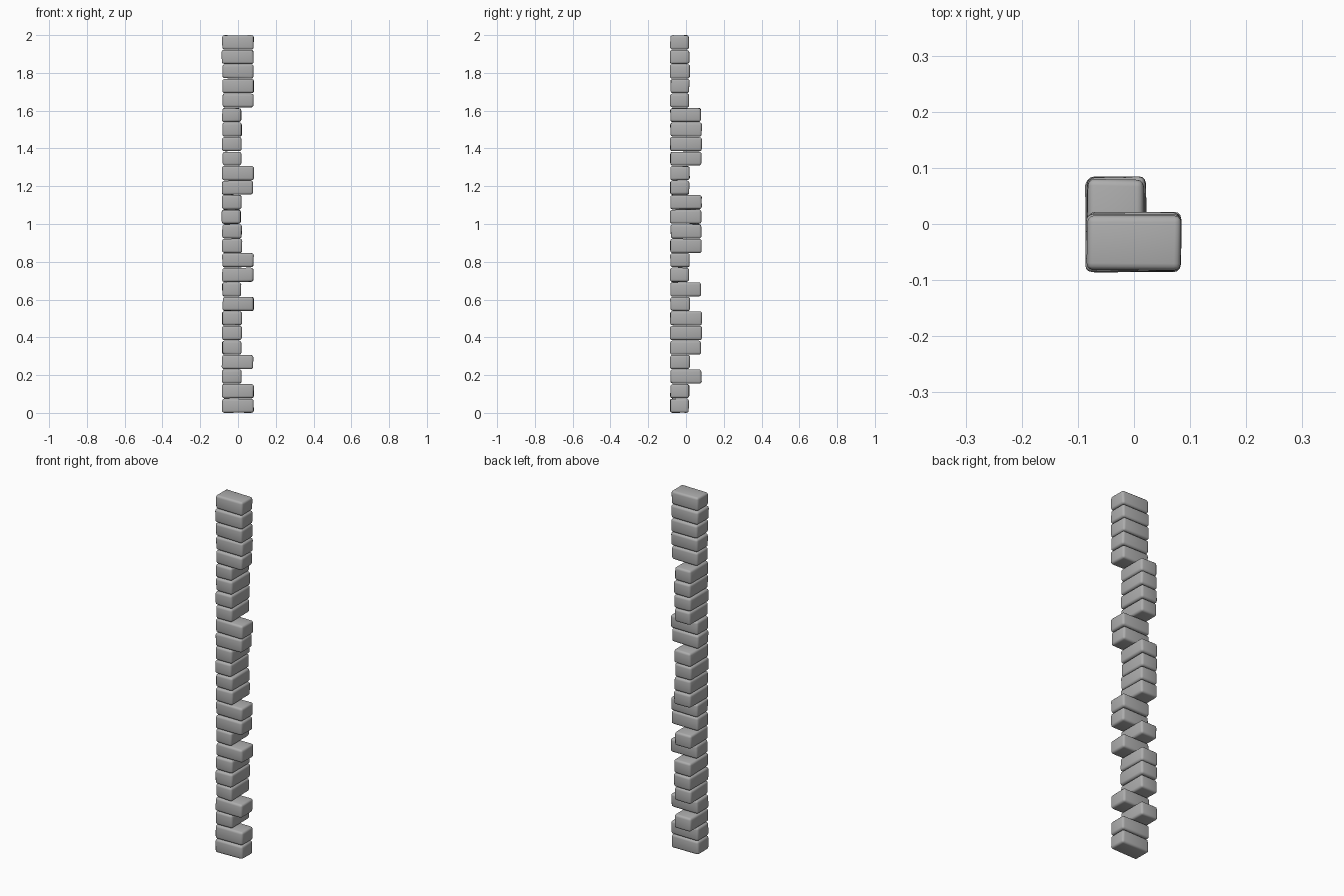
import bpy
import bmesh
import random
from mathutils import Vector

random.seed(7)

cube = bpy.data.objects.get("Cube")
if cube:
    bpy.data.objects.remove(cube, do_unlink=True)

# Single stone colour
stone = bpy.data.materials.new("grey_stone")
stone.use_nodes = True
colour = (0.42, 0.42, 0.42, 1)
stone.diffuse_color = colour
bsdf = stone.node_tree.nodes["Principled BSDF"]
bsdf.inputs["Base Color"].default_value = colour
bsdf.inputs["Roughness"].default_value = 0.8

# Courses from bottom to top: X runs along the front, Y runs toward the back
COURSES = "XXYXYYYXYXXYYYYXXYYYYXXXXX"
PITCH = 2.0 / len(COURSES)
HEIGHT = 0.074
NEAR, SHORT, LONG = -0.083, 0.018, 0.082


def jitter(amount):
    return random.uniform(-amount, amount)


def add_block(name, direction, z_low):
    """Worn corner stone: a slightly uneven box with rounded edges."""
    ends = (LONG, SHORT) if direction == "X" else (SHORT, LONG)
    low = Vector((NEAR + jitter(0.003), NEAR + jitter(0.002), z_low))
    high = Vector((ends[0] + jitter(0.003), ends[1] + jitter(0.003), z_low + HEIGHT))
    bm = bmesh.new()
    bmesh.ops.create_cube(bm, size=1)
    for v in bm.verts:
        for axis in range(3):
            v.co[axis] = high[axis] if v.co[axis] > 0 else low[axis]
        v.co += Vector((jitter(0.002), jitter(0.002), jitter(0.0015)))
    bmesh.ops.recalc_face_normals(bm, faces=bm.faces)
    mesh = bpy.data.meshes.new(name)
    bm.to_mesh(mesh)
    bm.free()
    mesh.materials.append(stone)
    block = bpy.data.objects.new(name, mesh)
    bpy.context.collection.objects.link(block)
    bevel = block.modifiers.new("worn_edges", "BEVEL")
    bevel.width = 0.012
    bevel.segments = 3
    bevel.limit_method = "NONE"
    bpy.ops.object.select_all(action="DESELECT")
    block.select_set(True)
    bpy.context.view_layer.objects.active = block
    bpy.ops.object.shade_smooth()
    return block


# Stack of alternating corner stones
for i, direction in enumerate(COURSES):
    gap = (PITCH - HEIGHT) / 2
    add_block(f"corner_stone_{i + 1}", direction, i * PITCH + gap)
